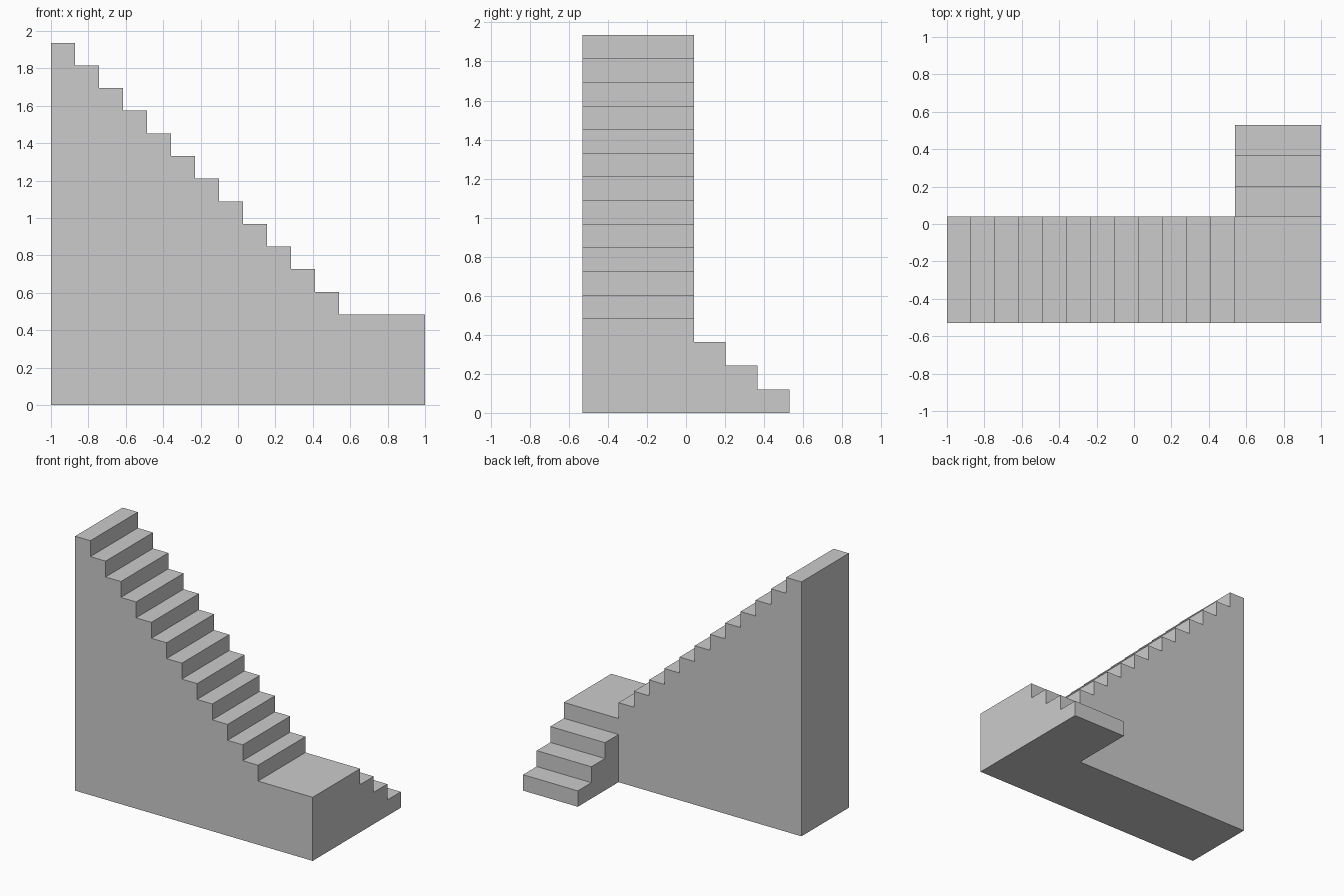
import bpy, bmesh
from mathutils import Vector

if "Cube" in bpy.data.objects:
    bpy.data.objects.remove(bpy.data.objects["Cube"])

RISE = 0.121
Y0, Y_TURN, Y1 = -0.53, 0.04, 0.53
X_TURN = 0.54


def stairs(start, end, count, first_rise):
    """Stepped outline, climbing from start to end, as (distance, height) points."""
    going = (end - start) / count
    pts = []
    for i in range(count):
        z = (first_rise + i) * RISE
        pts += [(start + i * going, z), (start + (i + 1) * going, z)]
    return pts


def prism(name, points, sweep):
    """Extrude a closed planar outline along the sweep vector."""
    bm = bmesh.new()
    face = bm.faces.new([bm.verts.new(p) for p in points])
    ext = bmesh.ops.extrude_face_region(bm, geom=[face], use_keep_orig=True)
    verts = [g for g in ext["geom"] if isinstance(g, bmesh.types.BMVert)]
    bmesh.ops.translate(bm, verts=verts, vec=Vector(sweep))
    bmesh.ops.recalc_face_normals(bm, faces=bm.faces[:])
    mesh = bpy.data.meshes.new(name)
    bm.to_mesh(mesh)
    bm.free()
    obj = bpy.data.objects.new(name, mesh)
    bpy.context.collection.objects.link(obj)
    return obj


# Landing and twelve-step upper flight, one solid block
upper = [(1, 0), (1, 4 * RISE)] + [(X_TURN, 4 * RISE)]
upper += stairs(X_TURN, -1, 12, 5) + [(-1, 0)]
prism("upper_flight_and_landing", [(x, Y0, z) for x, z in upper], (0, Y_TURN - Y0, 0))

# Three-step lower flight, turned a quarter at the landing
lower = [(Y1, 0)] + stairs(Y1, Y_TURN, 3, 1) + [(Y_TURN, 0)]
prism("lower_flight", [(X_TURN, y, z) for y, z in lower], (1 - X_TURN, 0, 0))
